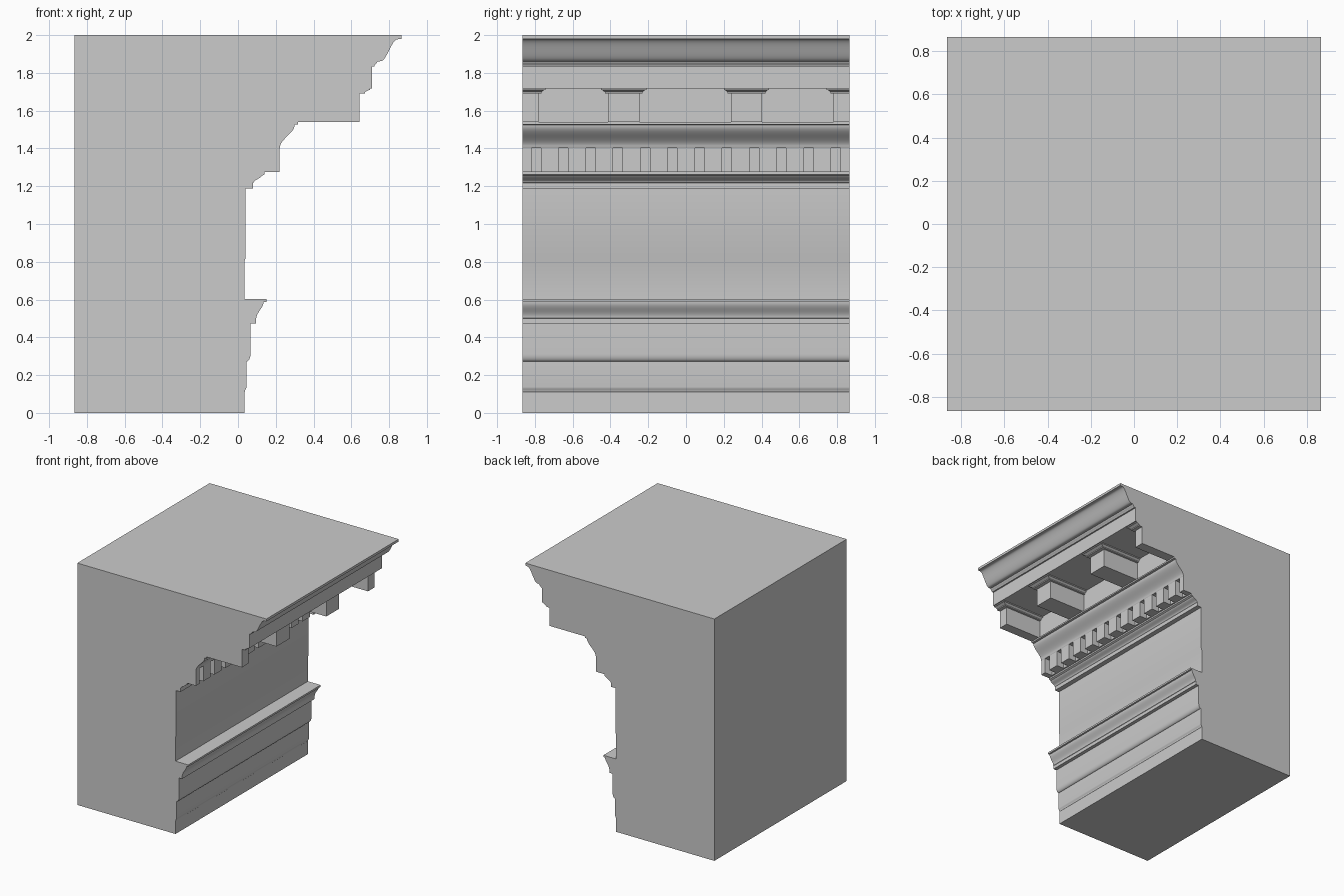
import bpy, bmesh, math

if "Cube" in bpy.data.objects:
    bpy.data.objects.remove(bpy.data.objects["Cube"])

H = 0.865  # half width of the block


def curve(a, b, kind, n=10):
    """Moulding curve from a to b: reversa (steep ends), recta (flat ends), ovolo, cove."""
    pts = []
    for i in range(n + 1):
        t = i / n
        s = (1 - math.cos(math.pi * t)) / 2
        if kind == "reversa":
            u, v = s, t
        elif kind == "recta":
            u, v = t, s
        elif kind == "ovolo":
            u, v = math.sin(t * math.pi / 2), 1 - math.cos(t * math.pi / 2)
        else:
            u, v = 1 - math.cos(t * math.pi / 2), math.sin(t * math.pi / 2)
        pts.append((a[0] + (b[0] - a[0]) * u, a[1] + (b[1] - a[1]) * v))
    return pts


def finish(name, bm, smooth=False):
    bmesh.ops.recalc_face_normals(bm, faces=bm.faces)
    me = bpy.data.meshes.new(name)
    bm.to_mesh(me)
    bm.free()
    ob = bpy.data.objects.new(name, me)
    bpy.context.collection.objects.link(ob)
    if smooth:
        bpy.ops.object.select_all(action='DESELECT')
        ob.select_set(True)
        bpy.context.view_layer.objects.active = ob
        bpy.ops.object.shade_smooth_by_angle(angle=math.radians(28))
    return ob


def extrude_profile(name, pts):
    bm = bmesh.new()
    f = bm.faces.new([bm.verts.new((x, -H, z)) for x, z in pts])
    r = bmesh.ops.extrude_face_region(bm, geom=[f])
    vs = [g for g in r["geom"] if isinstance(g, bmesh.types.BMVert)]
    bmesh.ops.translate(bm, verts=vs, vec=(0, 2 * H, 0))
    return finish(name, bm, True)


def stack(name, yc, x0, rings):
    """Block against the wall; each ring is (front x, half width, z), clipped at the ends."""
    bm = bmesh.new()
    loops = []
    for x1, hw, z in rings:
        a, b = max(-H, yc - hw), min(H, yc + hw)
        loops.append([bm.verts.new((x, y, z)) for x, y in
                      ((x0, a), (x1, a), (x1, b), (x0, b))])
    bm.faces.new(loops[0])
    bm.faces.new(loops[-1])
    for p, q in zip(loops, loops[1:]):
        for i in range(4):
            j = (i + 1) % 4
            bm.faces.new((p[i], p[j], q[j], q[i]))
    return finish(name, bm)


# Moulded wall section: architrave, frieze, bed mould, corona and crown
profile = [(-H, 0), (0.034, 0), (0.034, 0.11)]
profile += curve((0.036, 0.112), (0.045, 0.137), "reversa", 5)
profile += curve((0.045, 0.272), (0.066, 0.312), "ovolo", 6)
profile += [(0.066, 0.472), (0.095, 0.472), (0.095, 0.5)]
profile += curve((0.098, 0.502), (0.135, 0.587), "reversa")
profile += [(0.15, 0.587), (0.15, 0.602), (0.034, 0.602), (0.034, 0.8),
            (0.04, 0.82), (0.04, 1.187), (0.08, 1.187), (0.08, 1.218)]
profile += curve((0.085, 1.222), (0.125, 1.255), "reversa", 8)
profile += [(0.14, 1.262), (0.14, 1.275), (0.152, 1.275), (0.152, 1.402), (0.22, 1.402)]
profile += curve((0.222, 1.405), (0.3, 1.525), "reversa", 14)
profile += [(0.317, 1.528), (0.317, 1.54), (0.305, 1.54), (0.305, 1.717),
            (0.71, 1.717), (0.71, 1.835)]
profile += curve((0.722, 1.835), (0.738, 1.86), "reversa", 5)
profile += curve((0.755, 1.862), (0.845, 1.978), "recta", 14)
profile += [(H, 1.98), (H, 2.0), (-H, 2.0)]
extrude_profile("entablature_block", profile)

# Dentil course, half dentils at both ends
for i in range(13):
    stack("dentil", -H + i * 2 * H / 12, 0.14, [(0.22, 0.047, 1.275), (0.22, 0.047, 1.403)])

# Modillion brackets with stepped caps, half brackets at both ends
for yc in (-H, -0.33, 0.32, H):
    stack("modillion", yc, 0.3, [
        (0.642, 0.083, 1.54), (0.642, 0.083, 1.69), (0.672, 0.1, 1.69),
        (0.672, 0.1, 1.698), (0.69, 0.112, 1.708), (0.7, 0.12, 1.71), (0.7, 0.12, 1.718)])
